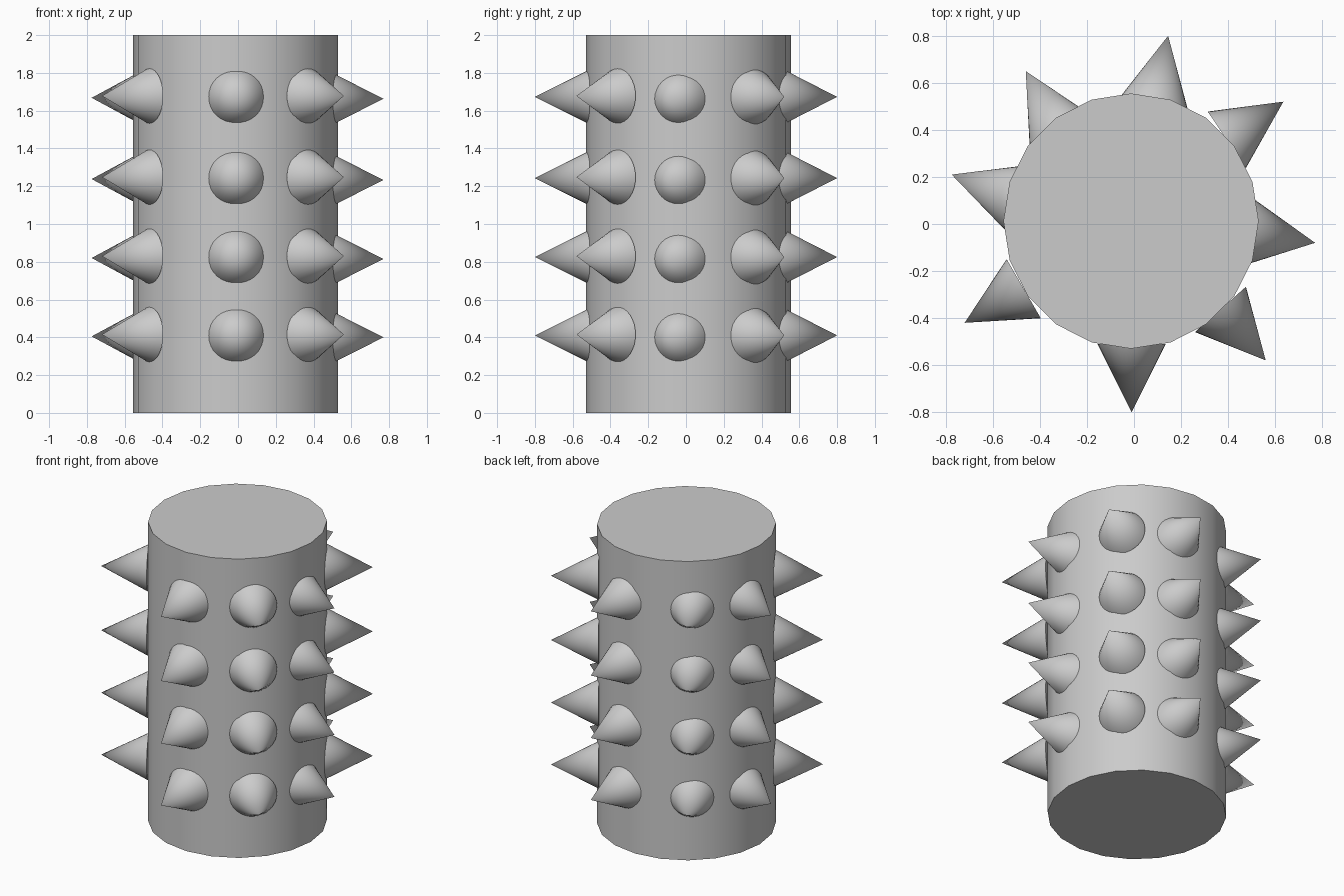
import bpy
from math import radians, cos, sin
from mathutils import Vector

if "Cube" in bpy.data.objects:
    bpy.data.objects.remove(bpy.data.objects["Cube"])

CX, CY, R = -0.0125, 0.0125, 0.5425   # post axis and radius
SPIKE_R, SPIKE_L = 0.145, 0.29


def smooth(obj, name):
    obj.name = name
    bpy.ops.object.shade_smooth_by_angle(angle=radians(35))


# Post: 20-sided cylinder
bpy.ops.mesh.primitive_cylinder_add(vertices=20, radius=R, depth=2, location=(CX, CY, 1))
smooth(bpy.context.object, "post")


def spike(name, tip, angle):
    """Cone with its tip at the given point, pointing outward at angle (degrees)."""
    d = Vector((cos(radians(angle)), sin(radians(angle)), 0))
    bpy.ops.mesh.primitive_cone_add(
        vertices=32, radius1=SPIKE_R, radius2=0, depth=SPIKE_L,
        location=Vector(tip) - d * SPIKE_L / 2,
        rotation=(0, radians(90), radians(angle)))
    smooth(bpy.context.object, name)


# Ring of eight spikes: tip x, tip y, pointing angle, height offset
ring = [
    (0.145, 0.80, 78.4, 0.0),
    (0.635, 0.52, 34, 0.0),
    (0.77, -0.08, -9, -0.01),
    (0.56, -0.58, -48.4, 0.005),
    (-0.01, -0.80, -90, 0.0),
    (-0.72, -0.42, 210, 0.005),
    (-0.775, 0.21, 160.5, -0.005),
    (-0.46, 0.65, 119.5, 0.0),
]

# Four rows of spikes
for row, z in enumerate((0.41, 0.825, 1.243, 1.673)):
    for i, (x, y, a, dz) in enumerate(ring):
        spike(f"spike_row{row + 1}_{i + 1}", (x, y, z + dz), a)
